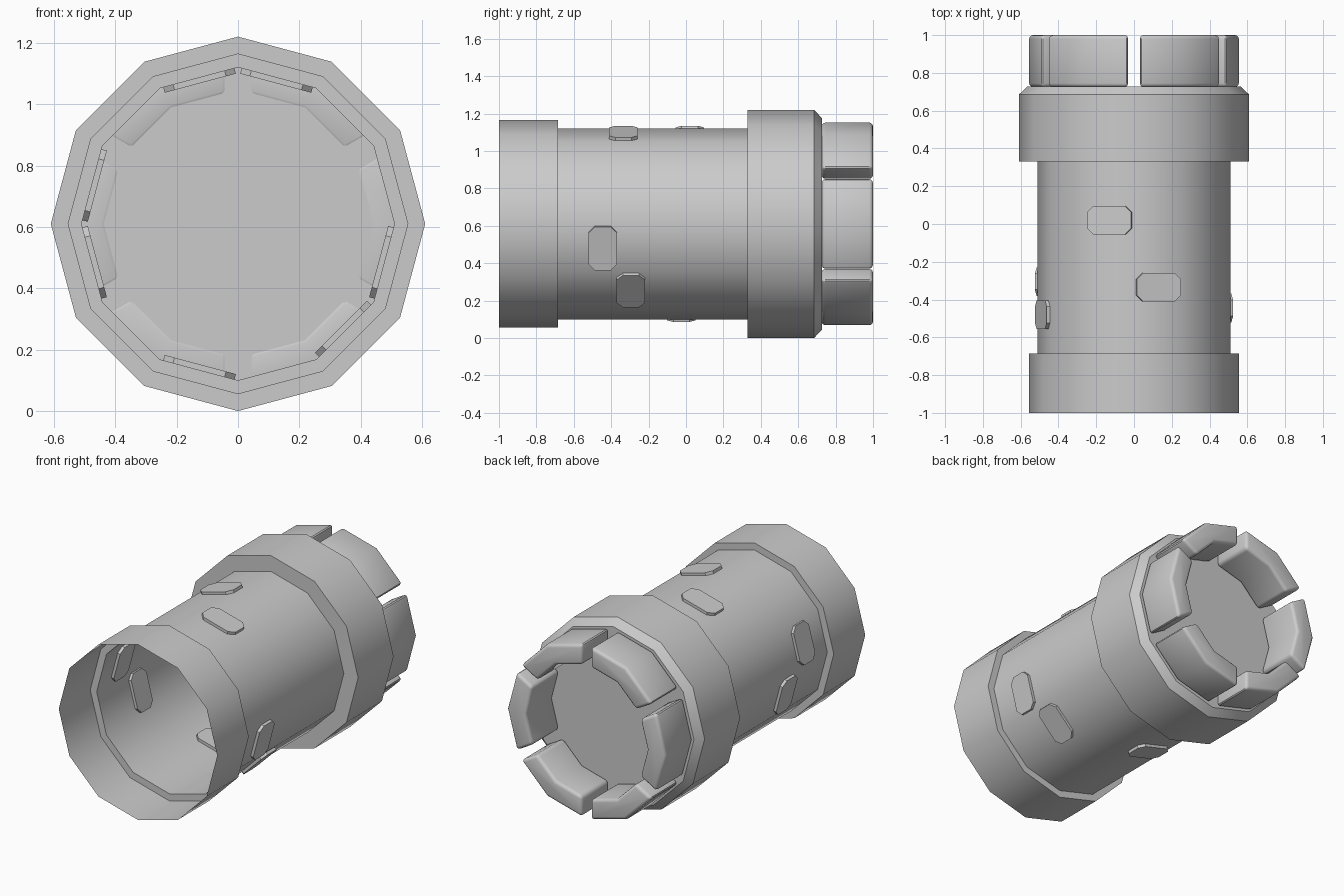
import bpy, bmesh, math
from mathutils import Vector, Matrix

if "Cube" in bpy.data.objects:
    bpy.data.objects.remove(bpy.data.objects["Cube"])

CZ = 0.61  # height of the lying tower's axis


def ring_pt(r, deg, y):
    a = math.radians(deg)
    return Vector((r * math.cos(a), y, CZ + r * math.sin(a)))


def finish(name, bm, bevel=0.0):
    bmesh.ops.recalc_face_normals(bm, faces=bm.faces)
    me = bpy.data.meshes.new(name)
    bm.to_mesh(me)
    bm.free()
    ob = bpy.data.objects.new(name, me)
    bpy.context.collection.objects.link(ob)
    bpy.ops.object.select_all(action='DESELECT')
    ob.select_set(True)
    bpy.context.view_layer.objects.active = ob
    if bevel:
        mod = ob.modifiers.new("round", 'BEVEL')
        mod.width = bevel
        mod.segments = 3
        mod.limit_method = 'ANGLE'
        mod.angle_limit = math.radians(40)
        bpy.ops.object.modifier_apply(modifier=mod.name)
    bpy.ops.object.shade_smooth_by_angle(angle=math.radians(35))
    return ob


def prism(name, pts, offset, bevel=0.0):
    bm = bmesh.new()
    a = [bm.verts.new(p) for p in pts]
    b = [bm.verts.new(p + offset) for p in pts]
    n = len(pts)
    bm.faces.new(a)
    bm.faces.new(b[::-1])
    for i in range(n):
        bm.faces.new((a[i], a[(i + 1) % n], b[(i + 1) % n], b[i]))
    return finish(name, bm, bevel)


# Hollow twelve-sided tower shell, open at the base, closed by the top floor
profile = [(0.555, -1.0), (0.555, -0.685), (0.51, -0.685), (0.51, 0.33),
           (0.61, 0.33), (0.61, 0.685), (0.565, 0.727)]
bm = bmesh.new()
rings = [[bm.verts.new(ring_pt(r, 30 * i, y)) for i in range(12)] for r, y in profile]
for lo, hi in zip(rings, rings[1:]):
    for i in range(12):
        j = (i + 1) % 12
        bm.faces.new((lo[i], lo[j], hi[j], hi[i]))
bm.faces.new(rings[-1])
finish("tower_shell", bm)

# Six bent battlement blocks with rounded edges
R_OUT, R_IN, Y0, GAP = 0.555, 0.425, 0.725, 0.032
for k in range(6):
    c = 60 * k

    def arc(r):
        t = GAP / (r * 2 * math.sin(math.radians(15)))
        mid = ring_pt(r, c, Y0)
        return [ring_pt(r, c - 30, Y0).lerp(mid, t), mid,
                ring_pt(r, c + 30, Y0).lerp(mid, t)]
    prism(f"battlement_{k + 1}", arc(R_OUT) + arc(R_IN)[::-1],
          Vector((0, 1.0 - Y0, 0)), bevel=0.02)

# Corner-cut bricks set through the wall facets: (facet angle, y centre)
BRICKS = [(105, 0.02), (75, -0.335), (165, -0.48), (195, -0.305),
          (345, -0.445), (315, -0.295), (255, -0.025)]
HL, HW, CUT, THICK = 0.12, 0.076, 0.033, 0.036
outline = [(HL, HW - CUT), (HL - CUT, HW), (CUT - HL, HW), (-HL, HW - CUT),
           (-HL, CUT - HW), (CUT - HL, -HW), (HL - CUT, -HW), (HL, CUT - HW)]
apothem = 0.51 * math.cos(math.radians(15))
for k, (deg, yc) in enumerate(BRICKS):
    a = math.radians(deg)
    out = Vector((math.cos(a), 0, math.sin(a)))
    tan = Vector((-math.sin(a), 0, math.cos(a)))
    base = Vector((0, yc, CZ)) + out * (apothem - THICK / 2)
    prism(f"brick_{k + 1}", [base + tan * u + Vector((0, v, 0)) for u, v in outline],
          out * THICK)
